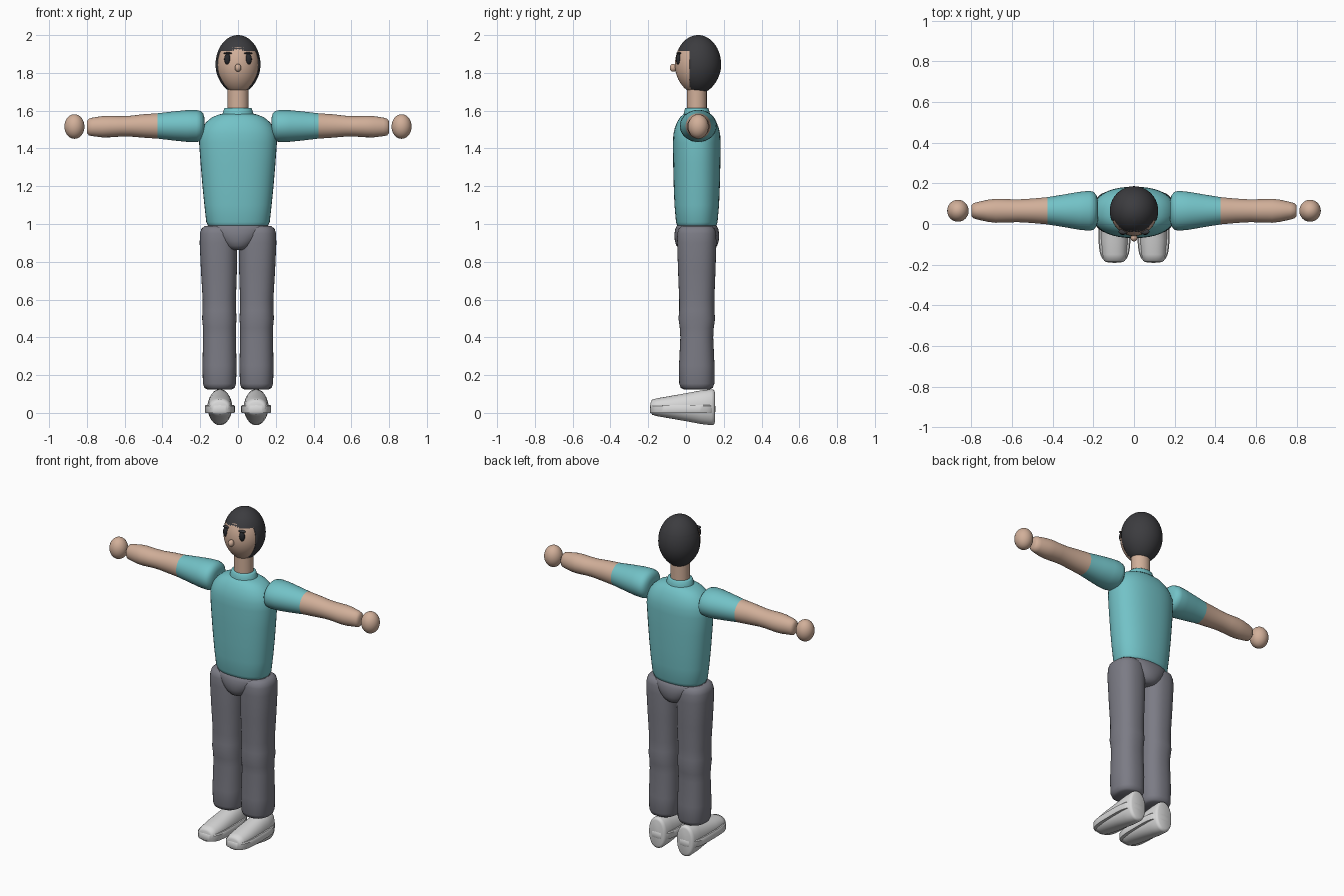
import bpy, bmesh, math
from mathutils import Vector


def material(name, rgb):
    m = bpy.data.materials.new(name)
    m.diffuse_color = (*rgb, 1)
    return m


SHIRT = material("teal cloth", (0.17, 0.54, 0.57))
SKIN = material("skin", (0.64, 0.43, 0.32))
TROUSER = material("grey cloth", (0.20, 0.20, 0.235))
HAIR = material("dark hair", (0.045, 0.045, 0.05))
SHOE = material("light grey leather", (0.68, 0.68, 0.68))
EYE = material("eye black", (0.02, 0.021, 0.025))
CY = 0.057  # body centre line in y


def finish(bm, name, mats, angle=50):
    bmesh.ops.recalc_face_normals(bm, faces=bm.faces)
    me = bpy.data.meshes.new(name)
    bm.to_mesh(me)
    bm.free()
    for m in mats:
        me.materials.append(m)
    ob = bpy.data.objects.new(name, me)
    bpy.context.collection.objects.link(ob)
    bpy.ops.object.select_all(action='DESELECT')
    ob.select_set(True)
    bpy.context.view_layer.objects.active = ob
    bpy.ops.object.shade_smooth_by_angle(angle=math.radians(angle))
    return ob


def loft(name, rings, axis, mats, power=2.0, rule=None, segs=40, angle=60):
    """Skin superellipse rings (position, centre a, centre b, radius a, radius b)."""
    bm = bmesh.new()
    loops = []
    for p, ca, cb, ra, rb in rings:
        loop = []
        for i in range(segs):
            t = 2 * math.pi * i / segs
            c, s = math.cos(t), math.sin(t)
            a = ca + ra * math.copysign(abs(c) ** (2 / power), c)
            b = cb + rb * math.copysign(abs(s) ** (2 / power), s)
            co = {'x': (p, a, b), 'y': (a, p, b), 'z': (a, b, p)}[axis]
            loop.append(bm.verts.new(co))
        loops.append(loop)
    for l0, l1 in zip(loops, loops[1:]):
        for i in range(segs):
            j = (i + 1) % segs
            bm.faces.new((l0[i], l0[j], l1[j], l1[i]))
    bm.faces.new(loops[0])
    bm.faces.new(loops[-1])
    if rule:
        for f in bm.faces:
            f.material_index = rule(f.calc_center_median())
    return finish(bm, name, mats, angle)


def ellipsoid_mesh(loc, radii, u=40, v=24):
    bm = bmesh.new()
    bmesh.ops.create_uvsphere(bm, u_segments=u, v_segments=v, radius=1)
    for vert in bm.verts:
        vert.co = Vector(loc) + Vector(c * r for c, r in zip(vert.co, radii))
    return bm


def ellipsoid(name, loc, radii, mat, u=32, v=20):
    return finish(ellipsoid_mesh(loc, radii, u, v), name, [mat])


# Shirt body
loft("shirt_body", [(z, 0, CY, rx, ry) for z, rx, ry in (
    (0.975, 0.135, 0.085), (0.985, 0.155, 0.102), (1.01, 0.168, 0.11),
    (1.10, 0.178, 0.118), (1.20, 0.188, 0.122), (1.32, 0.198, 0.125),
    (1.43, 0.206, 0.126), (1.475, 0.203, 0.124), (1.51, 0.19, 0.116),
    (1.54, 0.168, 0.104), (1.565, 0.138, 0.088), (1.58, 0.10, 0.072),
    (1.587, 0.06, 0.05))], 'z', [SHIRT], 2.3)

# Collar and neck
loft("collar", [(1.57, 0, CY, 0.085, 0.072), (1.59, 0, CY, 0.08, 0.068),
                (1.612, 0, CY, 0.073, 0.062), (1.615, 0, CY, 0.07, 0.059)], 'z', [SHIRT])
loft("neck", [(1.58, 0, CY, 0.056, 0.053), (1.74, 0, CY, 0.055, 0.053)], 'z', [SKIN])

# Head, slightly narrowed towards the chin
head_c = (0, CY, 1.842)


def egg(bm):
    for v in bm.verts:
        k = 1 - 0.10 * max(0, (1.842 - v.co.z) / 0.15) ** 2
        v.co.x *= k
        v.co.y = CY + (v.co.y - CY) * k
    return bm


finish(egg(ellipsoid_mesh(head_c, (0.114, 0.116, 0.153))), "head", [SKIN])

# Hair shell with the face opening cut away
bm = egg(ellipsoid_mesh((0, 0.064, 1.844), (0.119, 0.122, 0.156), 48, 32))
for co, no in (((0, 0.018, 0), (0, 1, 0)), ((0, 0, 1.917), (0, 0, 1))):
    bmesh.ops.bisect_plane(bm, geom=bm.verts[:] + bm.edges[:] + bm.faces[:],
                           plane_co=co, plane_no=no)
opening = [f for f in bm.faces
           if f.calc_center_median().y < 0.018 and f.calc_center_median().z < 1.917]
bmesh.ops.delete(bm, geom=opening, context='FACES')
hair = finish(bm, "hair", [HAIR])
shell = hair.modifiers.new("thickness", 'SOLIDIFY')
shell.thickness = 0.012
shell.offset = -1

# Face details
ellipsoid("nose", (0, -0.068, 1.827), (0.017, 0.018, 0.021), SKIN)
for side, s in (("left", 1), ("right", -1)):
    ellipsoid(side + "_eye", (s * 0.056, -0.040, 1.873), (0.017, 0.014, 0.029), EYE)
    ellipsoid(side + "_brow", (s * 0.053, -0.037, 1.904), (0.023, 0.014, 0.006), HAIR, 20, 12)

# Arm profile: distance from the centre, height, radius in y, radius in z
ARM = ((0.178, 1.518, 0.050, 0.045), (0.184, 1.518, 0.075, 0.066),
       (0.198, 1.518, 0.093, 0.080), (0.22, 1.519, 0.098, 0.085),
       (0.27, 1.519, 0.093, 0.084), (0.34, 1.519, 0.081, 0.077),
       (0.425, 1.519, 0.067, 0.067), (0.50, 1.519, 0.060, 0.062),
       (0.57, 1.518, 0.056, 0.055), (0.62, 1.517, 0.057, 0.054),
       (0.68, 1.516, 0.059, 0.057), (0.72, 1.515, 0.054, 0.056),
       (0.77, 1.514, 0.043, 0.049), (0.79, 1.513, 0.037, 0.044),
       (0.80, 1.513, 0.026, 0.030))

# Leg profile: height, centre x, radius x, radius y
LEG = ((0.125, 0.098, 0.066, 0.070), (0.133, 0.098, 0.080, 0.085),
       (0.155, 0.098, 0.088, 0.093), (0.25, 0.098, 0.090, 0.094),
       (0.40, 0.098, 0.087, 0.087), (0.45, 0.098, 0.087, 0.090),
       (0.50, 0.099, 0.091, 0.097), (0.54, 0.099, 0.089, 0.093),
       (0.60, 0.099, 0.088, 0.093), (0.75, 0.101, 0.095, 0.099),
       (0.90, 0.104, 0.099, 0.104), (0.95, 0.104, 0.097, 0.103),
       (0.975, 0.104, 0.090, 0.096), (0.99, 0.104, 0.070, 0.078))

# Shoe upper profile: y, half width, top height
UPPER = ((-0.187, 0.042, 0.055), (-0.180, 0.052, 0.070), (-0.15, 0.060, 0.078),
         (-0.08, 0.066, 0.090), (0.0, 0.066, 0.104), (0.08, 0.064, 0.119),
         (0.135, 0.059, 0.125), (0.148, 0.054, 0.122), (0.153, 0.044, 0.110))

for side, s in (("left", 1), ("right", -1)):
    loft(side + "_arm", [(s * x, 0.065, z, ry, rz) for x, z, ry, rz in ARM],
         'x', [SHIRT, SKIN], 2.0, lambda c: int(abs(c.x) > 0.425))
    ellipsoid(side + "_hand", (s * 0.866, 0.065, 1.516), (0.053, 0.054, 0.065), SKIN)
    loft(side + "_leg", [(z, s * x, CY, rx, ry) for z, x, rx, ry in LEG],
         'z', [TROUSER], 2.35)
    loft(side + "_shoe_upper", [(y, s * 0.096, 0.03, w, h - 0.03) for y, w, h in UPPER],
         'y', [SHOE], 2.2)
    loft(side + "_shoe_sole", [(z, s * 0.096, -0.018, 0.079 - d, 0.173 - d)
                               for z, d in ((0, 0.002), (0.004, 0), (0.036, 0), (0.042, 0.005))],
         'z', [SHOE], 3.6, angle=40)

# Hips
loft("hips", [(z, 0, CY, rx, ry) for z, rx, ry in (
    (0.862, 0.04, 0.07), (0.868, 0.062, 0.092), (0.885, 0.085, 0.108),
    (0.91, 0.112, 0.116), (0.94, 0.138, 0.119), (0.97, 0.158, 0.115),
    (0.99, 0.162, 0.106), (1.0, 0.15, 0.095))], 'z', [TROUSER], 2.2)
